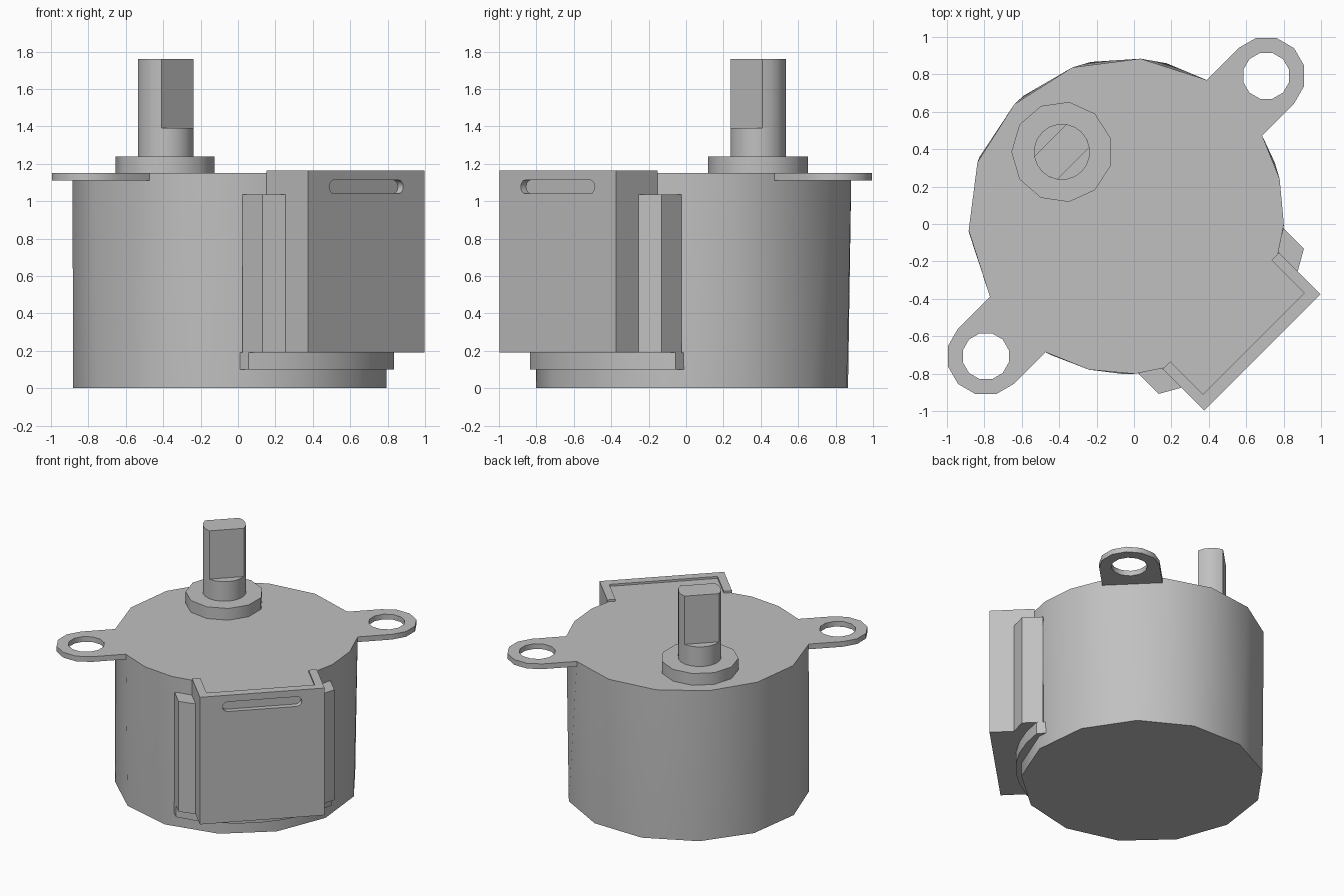
import bpy, bmesh
from math import sin, cos, radians
from mathutils import Matrix

cube = bpy.data.objects.get("Cube")
if cube:
    bpy.data.objects.remove(cube, do_unlink=True)

steel = bpy.data.materials.new("grey_steel")
steel.use_nodes = True
GREY = (0.53, 0.53, 0.53, 1)
steel.diffuse_color = GREY
steel.node_tree.nodes["Principled BSDF"].inputs["Base Color"].default_value = GREY

# The motor is modelled facing -y about its own axis, then turned and shifted
PLACE = Matrix.Translation((-0.0425, 0.0425, 0)) @ Matrix.Rotation(radians(45), 4, 'Z')
parts = []


def finish(name, bm, tilt=None):
    bmesh.ops.recalc_face_normals(bm, faces=bm.faces)
    me = bpy.data.meshes.new(name)
    bm.to_mesh(me)
    bm.free()
    me.transform(PLACE @ tilt if tilt else PLACE)
    me.materials.append(steel)
    ob = bpy.data.objects.new(name, me)
    bpy.context.collection.objects.link(ob)
    parts.append(ob)


def arc(cx, cy, r, a0, a1, n):
    steps = [radians(a0 + (a1 - a0) * i / n) for i in range(n + 1)]
    return [(cx + r * cos(a), cy + r * sin(a)) for a in steps]


def circle(cx, cy, r, n, start=0):
    return arc(cx, cy, r, start, start + 360, n)[:-1]


def flip(points):
    return [(-x, y) for x, y in points]


def prism(name, outline, z0, z1, hole=None, tilt=None):
    """Extrude an outline, optionally with one hole, from z0 to z1."""
    bm = bmesh.new()
    if hole:
        edges = []
        for loop in (outline, hole):
            vs = [bm.verts.new((x, y, z0)) for x, y in loop]
            edges += [bm.edges.new((vs[i - 1], vs[i])) for i in range(len(vs))]
        bmesh.ops.triangle_fill(bm, edges=edges, use_beauty=True)
    else:
        bm.faces.new([bm.verts.new((x, y, z0)) for x, y in outline])
    ext = bmesh.ops.extrude_face_region(bm, geom=bm.faces[:], use_keep_orig=True)
    top = [g for g in ext["geom"] if isinstance(g, bmesh.types.BMVert)]
    bmesh.ops.translate(bm, verts=top, vec=(0, 0, z1 - z0))
    finish(name, bm, tilt)


# Can body: coarse round base blending into a top rim with flats at the ears
R, TOP = 0.845, 1.15
rim = arc(0, 0, R, 14.6, 165.4, 6) + arc(0, 0, R, 194.6, 345.4, 9)
base = circle(0, 0, R, 13, 224)
bm = bmesh.new()
for ring, z in ((base, 0), (rim, TOP)):
    for x, y in ring:
        bm.verts.new((x, y, z))
bmesh.ops.convex_hull(bm, input=bm.verts[:])
bmesh.ops.dissolve_limit(bm, angle_limit=radians(0.5), verts=bm.verts[:], edges=bm.edges[:])
finish("can_body", bm)

# Mounting ears
ear = [(0.78, -0.21)] + arc(1.06, 0, 0.21, -90, 90, 6) + [(0.78, 0.21)]
ear_hole = circle(1.06, 0, 0.127, 12)
prism("mounting_ear_left", ear, 1.11, TOP, ear_hole)
prism("mounting_ear_right", flip(ear), 1.11, TOP, flip(ear_hole))

# Shaft collar and shaft with two flats
SHAFT_Y = 0.485
prism("shaft_collar", circle(0, SHAFT_Y, 0.27, 11, 135), 1.12, 1.24)
prism("shaft_base", circle(0, SHAFT_Y, 0.15, 20), 1.2, 1.39)
flats = arc(0, SHAFT_Y, 0.15, -35.5, 35.5, 4) + arc(0, SHAFT_Y, 0.15, 144.5, 215.5, 4)
prism("shaft_tip", flats, 1.39, 1.76)

# Wire cover: U-shaped wall, filled inside, with a slotted front
W, INNER, LOW, HIGH = 0.44, 0.382, 0.19, 1.165
half = [(W, -0.99), (W, -0.717), (INNER, -0.717), (INNER, -0.965)]
prism("cover_wall", half + flip(half)[::-1], LOW, HIGH)
prism("cover_filling", [(INNER, -0.965), (INNER, -0.5), (-INNER, -0.5), (-INNER, -0.965)], LOW, TOP)
slot = arc(0.243, 1.077, 0.037, -90, 90, 6) + arc(-0.243, 1.077, 0.037, 90, 270, 6)
prism("cover_front", [(-W, LOW), (W, LOW), (W, HIGH), (-W, HIGH)], 0.99, 1.03,
      slot, Matrix.Rotation(radians(90), 4, 'X'))

# Side flanges of the cover
flange = [(W, -0.858), (0.55, -0.795), (0.55, -0.646), (W, -0.646)]
prism("cover_flange_left", flange, LOW, 1.035)
prism("cover_flange_right", flip(flange), LOW, 1.035)

# Curved ledge below the cover
prism("cover_ledge", arc(0, 0, 0.883, -128.5, -51.5, 8) + [(0.55, -0.6), (-0.55, -0.6)], 0.1, LOW)

# Smooth the round walls, keep corners sharp
bpy.ops.object.select_all(action='DESELECT')
for ob in parts:
    ob.select_set(True)
bpy.context.view_layer.objects.active = parts[0]
bpy.ops.object.shade_smooth_by_angle(angle=radians(38))
